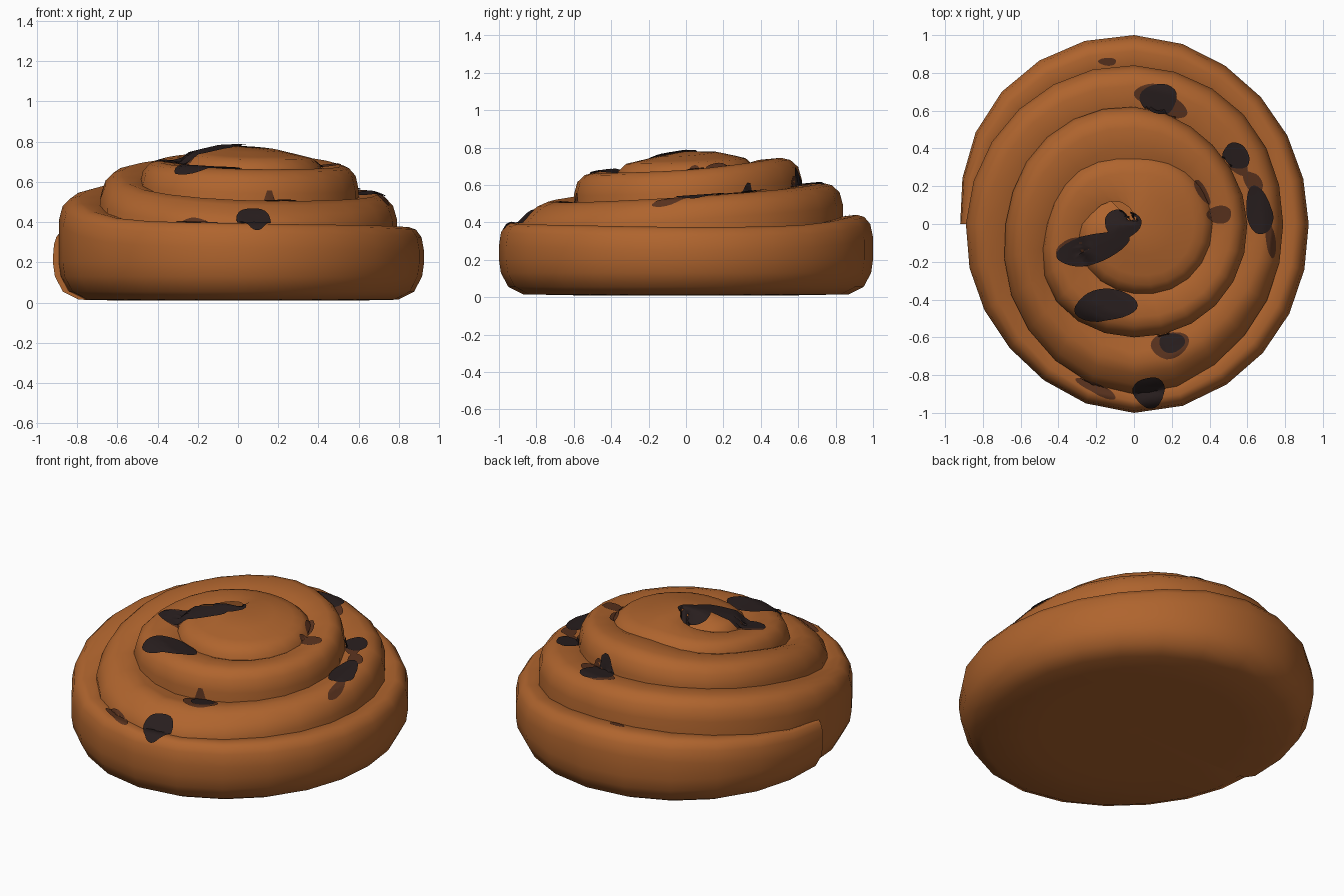
import bpy, bmesh, math, random
from mathutils import Vector
from mathutils.bvhtree import BVHTree

random.seed(4)
cube = bpy.data.objects.get("Cube")
if cube:
    bpy.data.objects.remove(cube, do_unlink=True)


def material(name, rgb):
    m = bpy.data.materials.new(name)
    m.use_nodes = True
    m.diffuse_color = (*rgb, 1)
    bsdf = m.node_tree.nodes["Principled BSDF"]
    bsdf.inputs["Base Color"].default_value = (*rgb, 1)
    bsdf.inputs["Roughness"].default_value = 0.8
    return m


def finish(bm, name, mat, angle):
    me = bpy.data.meshes.new(name)
    bm.to_mesh(me)
    ob = bpy.data.objects.new(name, me)
    bpy.context.collection.objects.link(ob)
    me.materials.append(mat)
    bpy.ops.object.select_all(action='DESELECT')
    ob.select_set(True)
    bpy.context.view_layer.objects.active = ob
    bpy.ops.object.shade_smooth_by_angle(angle=math.radians(angle))
    return ob


dough = material("baked dough", (0.43, 0.128, 0.027))
raisin = material("raisin", (0.021, 0.013, 0.013))
syrup = material("syrup stain", (0.1, 0.032, 0.013))

# Spiral radius and rim height, both every eighth of a turn
RADII = [.92, .99, 1, .95, .925, .965, 1, .93,
         .89, .86, .84, .82, .79, .83, .9, .79,
         .68, .65, .62, .59, .6, .61, .6, .58,
         .47, .42, .38, .41, .43, .42, .38, .35,
         .3, .22, .1, 0]
RIMS = [.34, .41, .44, .385, .375, .385, .395, .42,
        .53, .6, .61, .575, .535, .51, .51, .56,
        .66, .71, .745, .72, .68, .665, .665, .685,
        .715, .74, .755, .745, .73, .725, .725, .74,
        .75, .71]


def clamp(v):
    return max(0, min(1, v))


def sample(keys, t):
    """Smooth interpolation through evenly spaced keys."""
    i = int(t)
    a, b, c, d = (keys[max(0, min(k, len(keys) - 1))] for k in range(i - 1, i + 3))
    f = t - i
    return b + f / 2 * (c - a + f * (2 * a - 5 * b + 4 * c - d + f * (3 * (b - c) + d - a)))


def section(turn):
    """Dough cross-section as (radius, height), from the underside up over the rim."""
    r = max(0, sample(RADII, turn * 8))
    top = sample(RIMS, turn * 8)
    inner = max(0, sample(RADII, turn * 8 + 8) - .05)
    w = min(.28, max(0, r - inner))
    base = .15 * clamp((turn - 1) * 4)
    soft = clamp(1 - abs(turn - 1.75) * 3.5)   # the rim slumps at the front
    dome = clamp(1 - inner / .3)               # the last coil closes into a dome
    rows = [(0, .015), (r * .6, .01), (r - .13, .015), (r - .05, .055), (r - .01, .13),
            (r, .2), (r, max(.21, top - .12)),
            (r - (.07 + .11 * soft) * w, top - .05 - .02 * soft),
            (r - (.22 + .16 * soft) * w, top - .012 - .013 * soft),
            (r - (.4 + .18 * soft) * w, top),
            (r - .78 * w, top - .01 + .035 * dome),
            (inner, (top - .03) * (1 - dome) + .78 * dome)]
    return [(max(0, a), max(z, base)) for a, z in rows]


# Rolled bun: one dough strip wound inward and upward
STEPS = 24
bm = bmesh.new()
columns = []
for i in range(STEPS * 4 + 4):
    ang = math.pi - math.tau * i / STEPS
    columns.append([bm.verts.new((r * math.cos(ang), r * math.sin(ang), z))
                    for r, z in section(i / STEPS)])
for a, b in zip(columns, columns[1:]):
    for j in range(len(a) - 1):
        bm.faces.new((a[j], a[j + 1], b[j + 1], b[j]))
bm.faces.new(list(reversed(columns[0])))
bmesh.ops.remove_doubles(bm, verts=bm.verts, dist=.0005)
bmesh.ops.dissolve_degenerate(bm, edges=bm.edges, dist=.0001)
bun_tree = BVHTree.FromBMesh(bm)
finish(bm, "rolled_bun", dough, 75)
bm.free()


# Raisins and stains: thin patches laid on the dough
def patch(name, mat, lift, x, y, rx, ry, turn=0, sides=28):
    bm = bmesh.new()
    p1, p2 = random.uniform(0, 6), random.uniform(0, 6)
    c, s = math.cos(math.radians(turn)), math.sin(math.radians(turn))

    def drop(k, t):
        a = math.tau * t / sides
        k *= 1 + .06 * math.sin(2 * a + p1) + .06 * math.sin(3 * a + p2)
        u, v = rx * k * math.cos(a), ry * k * math.sin(a)
        px, py = x + u * c - v * s, y + u * s + v * c
        hit, normal, _, _ = bun_tree.ray_cast(Vector((px, py, 2)), Vector((0, 0, -1)))
        if hit is None:
            hit, normal, _, _ = bun_tree.find_nearest(Vector((px, py, .3)))
        return bm.verts.new(hit + normal * lift)

    rings = [[drop(k / 6, t) for t in range(sides)] for k in range(1, 7)]
    middle = drop(0, 0)
    for t in range(sides):
        n = (t + 1) % sides
        bm.faces.new((middle, rings[0][t], rings[0][n]))
        for a, b in zip(rings, rings[1:]):
            bm.faces.new((a[t], b[t], b[n], a[n]))
    finish(bm, name, mat, 60)
    bm.free()


for i, spot in enumerate([
        (-.06, 0, .09, .08), (-.22, -.13, .19, .08, 18), (-.15, -.43, .16, .085),
        (.13, .66, .1, .08, -15), (.54, .36, .08, .06, -40), (.66, .07, .13, .065, 105),
        (.2, -.63, .065, .055), (.08, -.885, .08, .085)]):
    patch(f"raisin_{i + 1}", raisin, .009, *spot)

for i, spot in enumerate([
        (.45, .05, .07, .045), (.36, .17, .08, .025, -60), (-.2, -.87, .11, .03, -25),
        (-.14, .86, .05, .02), (.2, .62, .09, .05, -35), (-.3, -.15, .11, .075),
        (.19, -.64, .1, .07, 20), (.72, -.08, .1, .025, 100), (.08, .69, .08, .05),
        (.55, .32, .07, .045, -50), (.63, .22, .07, .04, -60)]):
    patch(f"syrup_stain_{i + 1}", syrup, .005, *spot)
